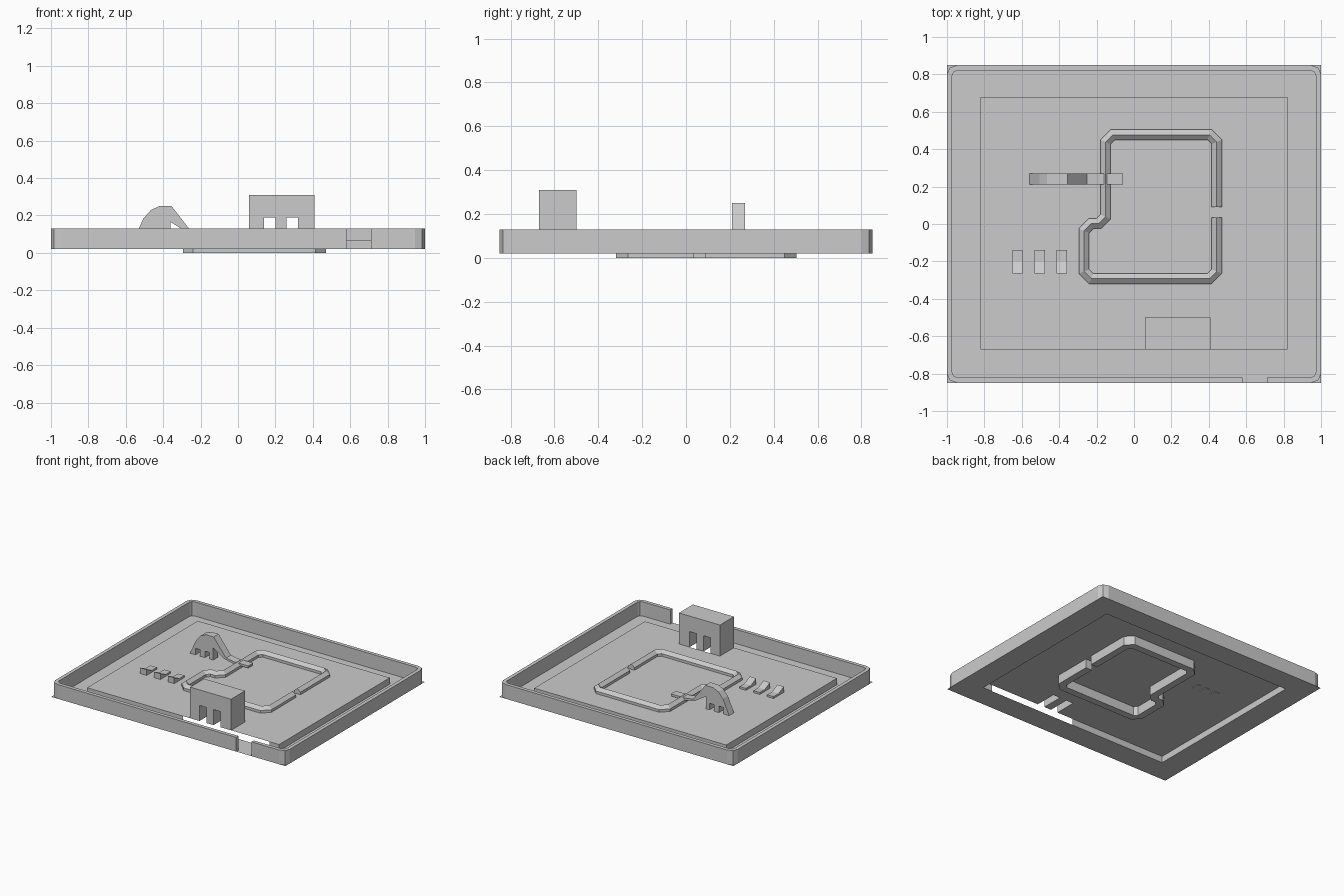
import bpy, bmesh
from mathutils import Vector

if "Cube" in bpy.data.objects:
    bpy.data.objects.remove(bpy.data.objects["Cube"])

grey = bpy.data.materials.new("plain_grey")
grey.diffuse_color = (0.6, 0.6, 0.6, 1)
grey.use_nodes = True
grey.node_tree.nodes["Principled BSDF"].inputs["Base Color"].default_value = grey.diffuse_color

FLOOR, DECK = 0.02, 0.07


def make(name, verts, faces, fix=True):
    me = bpy.data.meshes.new(name)
    me.from_pydata([tuple(v) for v in verts], [], faces)
    me.materials.append(grey)
    if fix:
        bm = bmesh.new()
        bm.from_mesh(me)
        bmesh.ops.recalc_face_normals(bm, faces=bm.faces)
        bm.to_mesh(me)
        bm.free()
    ob = bpy.data.objects.new(name, me)
    bpy.context.collection.objects.link(ob)
    return ob


def sweep(name, path, section):
    """Sweep a section of (inward offset, z) along an open counter-clockwise path."""
    pts = [Vector(p) for p in path]
    dirs = [(b - a).normalized() for a, b in zip(pts, pts[1:])]
    left = [Vector((-d.y, d.x)) for d in dirs]
    verts, faces, k = [], [], len(section)
    for i, p in enumerate(pts):
        a, b = left[max(i - 1, 0)], left[min(i, len(left) - 1)]
        m = (a + b) / (1 + a.dot(b))          # mitred corner
        verts += [(p.x + m.x * o, p.y + m.y * o, z) for o, z in section]
    for i in range(len(pts) - 1):
        for j in range(k):
            n = (j + 1) % k
            faces.append((i * k + j, i * k + n, i * k + k + n, i * k + k + j))
    faces += [tuple(range(k)), tuple(range(len(verts) - k, len(verts)))]
    return make(name, verts, faces)


def extrude(name, profile, to3d, a, b):
    """Extrude a closed 2D profile between a and b."""
    n = len(profile)
    verts = [to3d(p, q, t) for t in (a, b) for p, q in profile]
    faces = [(i, (i + 1) % n, n + (i + 1) % n, n + i) for i in range(n)]
    faces += [tuple(range(n)), tuple(range(n, 2 * n))]
    return make(name, verts, faces)


def along_y(x, z, y):
    return (x, y, z)


def along_x(y, z, x):
    return (x, y, z)


# outer floor: frame around the raised deck
X0, X1, Y0, Y1 = -0.82, 0.82, -0.67, 0.68
outer = [(-1, -0.85), (1, -0.85), (1, 0.85), (-1, 0.85)]
inner = [(X0, Y0), (X1, Y0), (X1, Y1), (X0, Y1)]
make("floor", [(x, y, FLOOR) for x, y in outer + inner],
     [(i, (i + 1) % 4, 4 + (i + 1) % 4, 4 + i) for i in range(4)], False)

# deck top with a notch where the building stands
top = [(X0, Y0), (0.06, Y0), (0.06, -0.5), (0.41, -0.5), (0.41, Y0),
       (X1, Y0), (X1, Y1), (X0, Y1)]
make("deck", [(x, y, DECK) for x, y in top], [tuple(range(8))], False)

# deck sides, open along part of the front
rim = [(0.74, Y0), (X1, Y0), (X1, Y1), (X0, Y1), (X0, Y0), (0, Y0)]
make("deck_sides", [(x, y, z) for z in (FLOOR, DECK) for x, y in rim],
     [(i, i + 1, i + 7, i + 6) for i in range(5)], False)

# perimeter wall with rounded corners and a gateway in front
corner = [(1, 0.80), (0.985, 0.835), (0.945, 0.85)]
wall = [(0.71, -0.85)]
wall += [(x, -y) for x, y in reversed(corner)] + corner
wall += [(-x, y) for x, y in reversed(corner)] + [(-x, -y) for x, y in corner]
wall += [(0.58, -0.85)]
sweep("perimeter_wall", wall, [(0, FLOOR), (0, 0.13), (0.028, 0.13), (0.028, FLOOR)])

# pool kerb with a ridged top and a small gap
kerb = [(0.47, 0.09), (0.47, 0.45), (0.415, 0.505), (-0.125, 0.505), (-0.18, 0.45),
        (-0.18, 0.05), (-0.2, 0.03), (-0.24, 0.03), (-0.295, -0.025), (-0.295, -0.265),
        (-0.24, -0.32), (0.415, -0.32), (0.47, -0.265), (0.47, 0.035)]
sweep("pool_kerb", kerb, [(0, 0), (0, 0.09), (0.028, 0.112), (0.055, 0.09), (0.055, 0)])

# building with two doorways
house = [(0.06, DECK), (0.06, 0.31), (0.41, 0.31), (0.41, DECK)]
for x in (0.32, 0.20):
    house += [(x, DECK), (x, 0.19), (x - 0.06, 0.19), (x - 0.06, DECK)]
extrude("building", house, along_y, Y0, -0.5)

# slide: rounded tower on legs with a chute into the pool
low = DECK - 0.005
slide = [(-0.56, low), (-0.53, 0.13), (-0.505, 0.185), (-0.465, 0.23), (-0.42, 0.25),
         (-0.355, 0.25), (-0.25, 0.115), (-0.18, 0.105), (-0.06, 0.105),
         (-0.06, 0.088), (-0.19, 0.088), (-0.265, 0.105), (-0.36, 0.165)]
slide += [(-0.36, low), (-0.39, low), (-0.39, 0.12), (-0.43, 0.12), (-0.43, low),
          (-0.47, low), (-0.47, 0.12), (-0.51, 0.12), (-0.51, low)]
extrude("slide", slide, along_y, 0.21, 0.27)

# sun loungers with raised backs
lounger = [(-0.14, DECK), (-0.14, 0.085), (-0.2, 0.085), (-0.265, 0.115), (-0.265, DECK)]
for i in range(3):
    x = -0.65 + 0.118 * i
    extrude(f"lounger_{i + 1}", lounger, along_x, x, x + 0.055)
